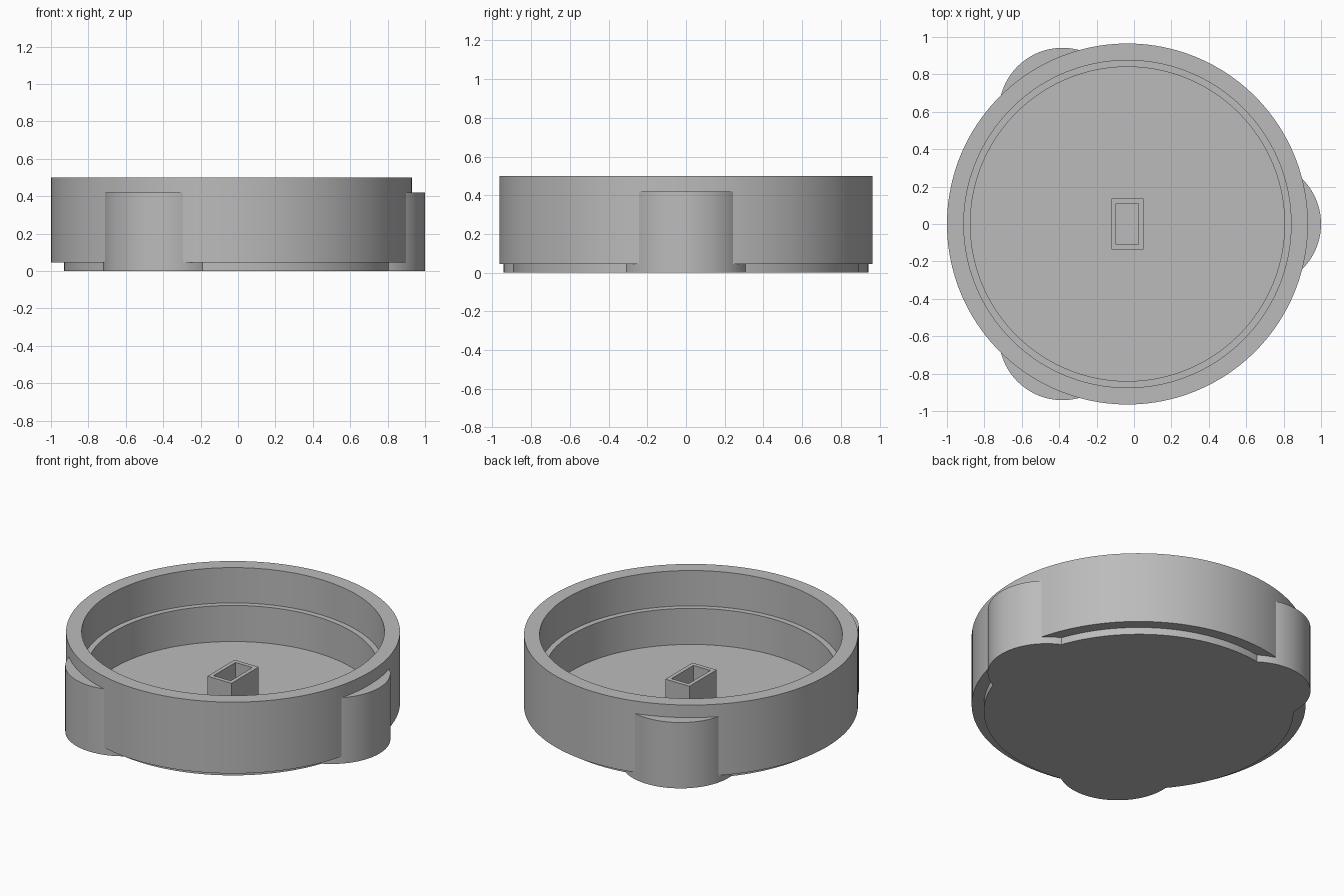
import bpy, bmesh, math
from mathutils import Vector

CENTER = Vector((-0.035, 0, 0))
RIM_TOP, FLOOR = 0.5, 0.045

cube = bpy.data.objects.get("Cube")
if cube:
    bpy.data.objects.remove(cube, do_unlink=True)

grey = bpy.data.materials.new("plain grey")
grey.use_nodes = True
grey.diffuse_color = (0.5, 0.5, 0.5, 1)
grey.node_tree.nodes["Principled BSDF"].inputs["Base Color"].default_value = grey.diffuse_color


def cylinder(name, radius, z0, z1, offset=(0, 0), segments=160):
    bpy.ops.mesh.primitive_cylinder_add(
        vertices=segments, radius=radius, depth=z1 - z0,
        location=CENTER + Vector((*offset, (z0 + z1) / 2)))
    obj = bpy.context.object
    obj.name = name
    obj.data.materials.append(grey)
    return obj


def combine(target, tool, operation):
    """Apply a boolean and discard the tool."""
    mod = target.modifiers.new(operation.lower(), 'BOOLEAN')
    mod.operation, mod.object, mod.solver = operation, tool, 'EXACT'
    bpy.context.view_layer.objects.active = target
    bpy.ops.object.modifier_apply(modifier=mod.name)
    bpy.data.objects.remove(tool, do_unlink=True)


# Round bowl on a slightly narrower foot
bowl = cylinder("round_bowl", 0.965, FLOOR, RIM_TOP)
combine(bowl, cylinder("foot", 0.895, 0, 0.1), 'UNION')

# Three rounded lobes spaced evenly around the wall
for i in range(3):
    a = i * math.tau / 3
    lobe = cylinder("lobe", 0.34, 0, 0.42, (0.695 * math.cos(a), 0.695 * math.sin(a)), 96)
    combine(bowl, lobe, 'UNION')

# Stepped cavity with a narrow ledge
combine(bowl, cylinder("upper_cavity", 0.875, 0.275, 0.6), 'DIFFERENCE')
combine(bowl, cylinder("lower_cavity", 0.84, FLOOR, 0.4), 'DIFFERENCE')

bpy.ops.object.select_all(action='DESELECT')
bowl.select_set(True)
bpy.context.view_layer.objects.active = bowl
bpy.ops.object.shade_smooth_by_angle(angle=math.radians(25))

# Hollow rectangular post in the middle of the floor
bm = bmesh.new()


def rectangle(half_x, half_y, z):
    return [bm.verts.new((sx * half_x, sy * half_y, z))
            for sx, sy in ((-1, -1), (1, -1), (1, 1), (-1, 1))]


loops = [rectangle(0.085, 0.137, FLOOR), rectangle(0.085, 0.137, 0.245),
         rectangle(0.06, 0.11, 0.245), rectangle(0.06, 0.11, FLOOR)]
for low, high in zip(loops, loops[1:]):
    for i in range(4):
        j = (i + 1) % 4
        bm.faces.new((low[i], low[j], high[j], high[i]))
mesh = bpy.data.meshes.new("socket_post")
bm.to_mesh(mesh)
bm.free()
mesh.materials.append(grey)
post = bpy.data.objects.new("socket_post", mesh)
post.location = CENTER
bpy.context.collection.objects.link(post)
